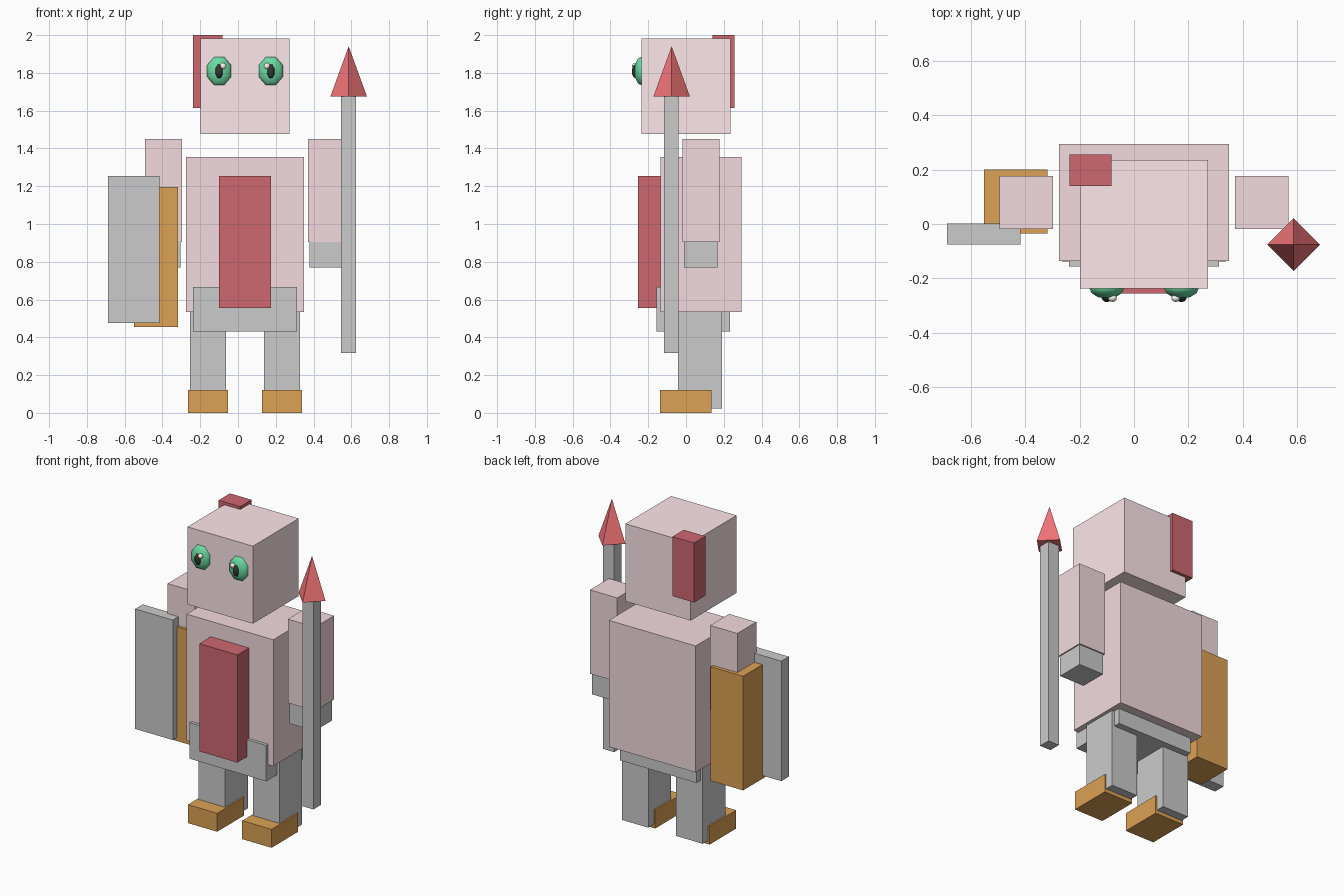
import bpy
from math import pi

if "Cube" in bpy.data.objects:
    bpy.data.objects.remove(bpy.data.objects["Cube"])

AXIS = 0.037  # the body is mirrored about this x


def material(name, r, g, b):
    m = bpy.data.materials.new(name)
    m.diffuse_color = (r, g, b, 1)
    m.use_nodes = True
    m.node_tree.nodes["Principled BSDF"].inputs["Base Color"].default_value = m.diffuse_color
    return m


SKIN = material("skin", 0.99, 0.80, 0.83)
SHIRT = material("shirt", 0.90, 0.71, 0.73)
RED = material("dark_red", 0.61, 0.14, 0.16)
TIP = material("tip_red", 0.90, 0.18, 0.19)
BROWN = material("brown", 0.72, 0.36, 0.09)
GREEN = material("green", 0.15, 0.70, 0.36)
BLACK = material("black", 0.03, 0.04, 0.03)
WHITE = material("white", 0.95, 0.92, 0.88)


def finish(name, mat):
    ob = bpy.context.object
    ob.name = name
    if mat:
        ob.data.materials.append(mat)
    return ob


def box(name, x, y, z, mat=None):
    """Box from (min, max) ranges."""
    bpy.ops.mesh.primitive_cube_add(size=1, location=[sum(r) / 2 for r in (x, y, z)])
    ob = finish(name, mat)
    ob.scale = [r[1] - r[0] for r in (x, y, z)]
    return ob


def box_pair(name, x, y, z, mat=None):
    box(name + "_a", x, y, z, mat)
    box(name + "_b", (2 * AXIS - x[1], 2 * AXIS - x[0]), y, z, mat)


def ball(name, loc, radii, mat, sides=8, rings=6):
    """Low-poly ellipsoid with its pole facing forward (local z is world y)."""
    bpy.ops.mesh.primitive_uv_sphere_add(segments=sides, ring_count=rings, radius=1,
                                         location=loc, rotation=(pi / 2, 0, 0))
    ob = finish(name, mat)
    for v in ob.data.vertices:  # turn so the octagon's flats lie on the axes
        a = pi / sides
        x, y = v.co.x, v.co.y
        v.co.x, v.co.y = x * 0.924 + y * 0.383, y * 0.924 - x * 0.383
    ob.scale = (radii[0], radii[2], radii[1])
    bpy.ops.object.shade_smooth()


# Head, hair tail and body
box("head", (-0.198, 0.272), (-0.236, 0.235), (1.477, 1.981), SKIN)
box("hair_tail", (-0.237, -0.082), (0.14, 0.256), (1.613, 2.0), RED)
box("torso", (-0.275, 0.349), (-0.136, 0.294), (0.533, 1.355), SHIRT)
box("chest_panel", (-0.10, 0.174), (-0.255, -0.136), (0.555, 1.255), RED)
box("belt", (-0.238, 0.312), (-0.156, 0.234), (0.432, 0.666))

# Limbs
box_pair("arm", (0.371, 0.567), (-0.018, 0.177), (0.905, 1.45), SHIRT)
box_pair("hand", (0.379, 0.559), (-0.011, 0.168), (0.77, 0.92))
box_pair("leg", (0.137, 0.328), (-0.043, 0.191), (0.024, 0.56))
box_pair("foot", (0.127, 0.338), (-0.138, 0.135), (0.0, 0.12), BROWN)

# Shield plate with its brown arm block
box("shield_block", (-0.551, -0.318), (-0.035, 0.2), (0.454, 1.196), BROWN)
box("shield_plate", (-0.687, -0.416), (-0.075, 0.002), (0.475, 1.255))

# Spear
box("spear_shaft", (0.545, 0.624), (-0.117, -0.04), (0.318, 1.69))
bpy.ops.mesh.primitive_cone_add(vertices=4, radius1=0.097, depth=0.267,
                                location=(0.586, -0.076, 1.8075))
finish("spear_tip", TIP)

# Eyes, pupils and highlights
for side, s in (("left", -1), ("right", 1)):
    x = AXIS + s * 0.137
    ball("eye_" + side, (x, -0.233, 1.81), (0.070, 0.041, 0.083), GREEN)
    ball("pupil_" + side, (x, -0.266, 1.808), (0.022, 0.021, 0.040), BLACK)
    ball("highlight_" + side, (x - s * 0.021, -0.272, 1.836), (0.017, 0.014, 0.017), WHITE)
